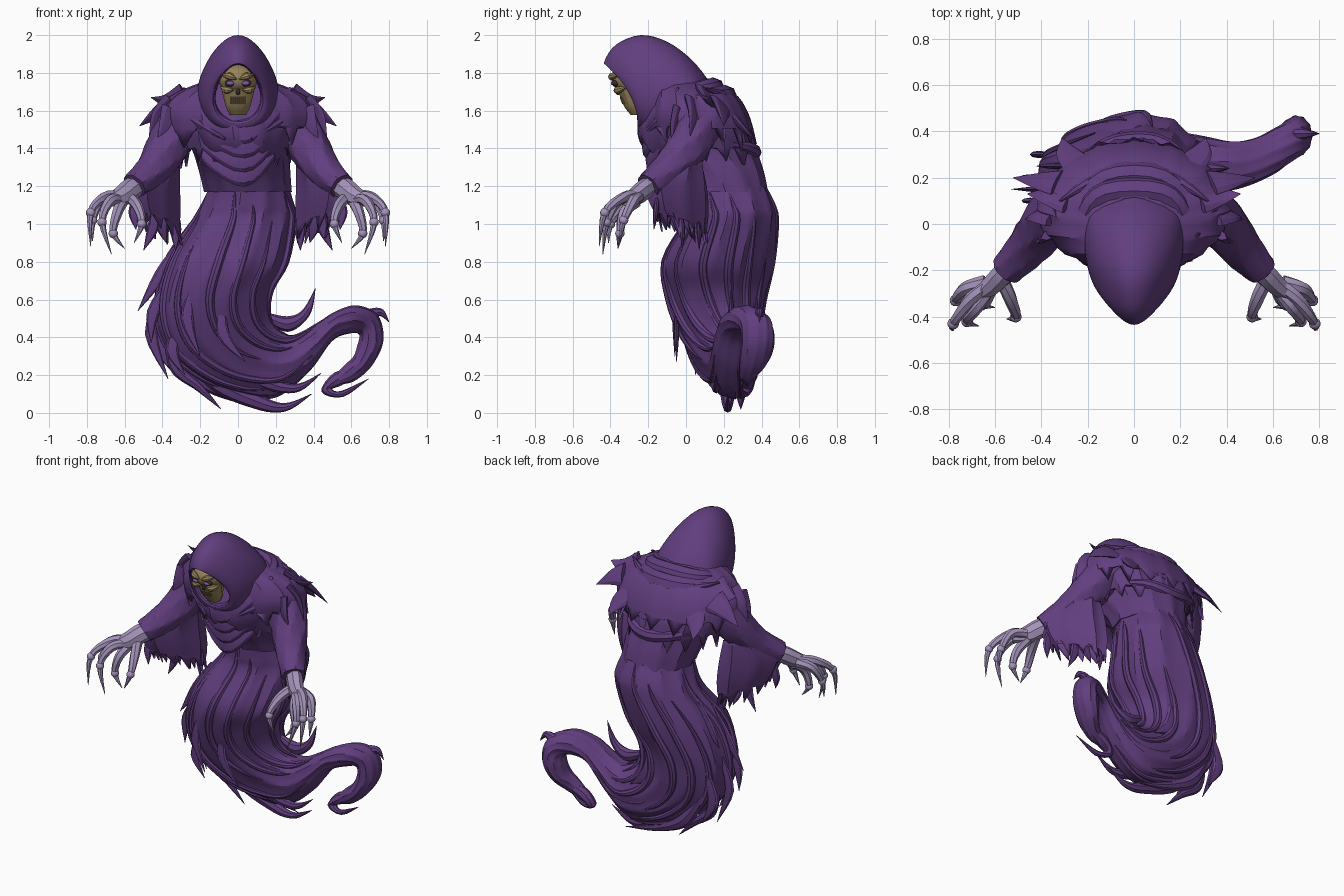
import bpy, bmesh, math, random
from mathutils import Vector, Matrix

random.seed(4)
if "Cube" in bpy.data.objects:
    bpy.data.objects.remove(bpy.data.objects["Cube"], do_unlink=True)


def material(name, r, g, b):
    m = bpy.data.materials.new(name)
    m.use_nodes = True
    m.diffuse_color = (r, g, b, 1)
    bsdf = next(n for n in m.node_tree.nodes if n.type == "BSDF_PRINCIPLED")
    bsdf.inputs["Base Color"].default_value = (r, g, b, 1)
    bsdf.inputs["Roughness"].default_value = .9
    return m


PURPLE = material("robe purple", .12, .048, .21)
SKIN = material("pale violet skin", .37, .29, .49)
BONE = material("old bone", .32, .23, .105)
DARK = material("socket dark", .04, .025, .02)
EYE = material("eye violet", .2, .1, .42)
X, Y, Z = (1, 0, 0), (0, 1, 0), (0, 0, 1)
parts = []


def finish(name, bm, mat, thick=0):
    bmesh.ops.recalc_face_normals(bm, faces=bm.faces)
    mesh = bpy.data.meshes.new(name)
    bm.to_mesh(mesh)
    bm.free()
    mesh.materials.append(mat)
    ob = bpy.data.objects.new(name, mesh)
    bpy.context.collection.objects.link(ob)
    if thick:
        ob.modifiers.new("cloth thickness", "SOLIDIFY").thickness = thick
    parts.append(ob)


def smooth_rows(rows, steps):
    """Catmull-Rom interpolation of equally long number rows."""
    out = []
    last = len(rows) - 1
    for i in range(last):
        p, q, r, s = (rows[min(max(i + k, 0), last)] for k in (-1, 0, 1, 2))
        for j in range(steps):
            t = j / steps
            out.append([b + .5 * t * (c - a + t * (2*a - 5*b + 4*c - d + t * (3*(b - c) + d - a)))
                        for a, b, c, d in zip(p, q, r, s)])
    return out + [list(rows[-1])]


def loft(name, rows, mat=PURPLE, sides=32, steps=4, folds=0, depth=0, twist=0,
         hem=0, cap=True, thick=0, across=None, peak=0, bow=0):
    """Skin elliptical rings; each row holds two opposite points and the other radius."""
    rows = smooth_rows([(*a, *b, r) for a, b, r in rows], steps)
    ends = [(Vector(r[:3]), Vector(r[3:6]), max(r[6], .001)) for r in rows]
    mids = [(a + b) / 2 for a, b, _ in ends]
    bm, rings = bmesh.new(), []
    count = len(ends) - 1
    for i, (a, b, r) in enumerate(ends):
        along = (mids[min(i + 1, count)] - mids[max(i - 1, 0)]).normalized()
        half = (b - a) / 2
        side = (Vector(across) if across else half.cross(along).normalized()) * r
        ring = []
        for k in range(sides):
            ang = math.tau * k / sides
            ridge = abs(math.sin(ang * folds / 2 + twist * i / count)) if folds else 0
            size = 1 - depth * ridge
            c, s = math.cos(ang), math.sin(ang)
            p = mids[i] + (half * c + side * s * (1 + peak * c)) * size
            p.y += bow * s * s * (1 - i / count)
            if hem and i == count:
                p += along * hem * (random.uniform(.5, 1.2) if k % 3 == 0 else random.uniform(-.4, .1))
            ring.append(bm.verts.new(p))
        rings.append(ring)
    for lo, hi in zip(rings, rings[1:]):
        for k in range(sides):
            n = (k + 1) % sides
            bm.faces.new((lo[k], lo[n], hi[n], hi[k]))
    if cap:
        bm.faces.new(rings[0])
        bm.faces.new(rings[-1])
    finish(name, bm, mat, thick)


def point_taper(t):
    return max(.03, min(1, .35 + 2.5 * t) * (1 - t ** 1.6))


def flap_taper(t):
    return max(.03, 1 - t ** 1.4)


def both_ends(t):
    return .15 + math.sin(math.pi * t)


def tube(name, pts, r, mat=PURPLE, flat=1, sides=8, taper=point_taper, axis=Y, **kw):
    """Tapered strand through a few points."""
    pts = [Vector(p) for p in pts]
    last = len(pts) - 1
    rows = []
    for i, p in enumerate(pts):
        along = pts[min(i + 1, last)] - pts[max(i - 1, 0)]
        w = r * taper(i / last)
        side = along.cross(Vector(axis)).normalized() * w
        rows.append((p - side, p + side, w * flat))
    loft(name, rows, mat, sides, **kw)


def ball(name, at, size, mat):
    bm = bmesh.new()
    bmesh.ops.create_uvsphere(bm, u_segments=16, v_segments=10, radius=1,
                              matrix=Matrix.Translation(at) @ Matrix.Diagonal((*size, 1)))
    finish(name, bm, mat)


def stack(name, rows, mat=PURPLE, **kw):
    """Loft of level rings given as left x, right x, height, centre y, depth."""
    loft(name, [((a, y, z), (b, y, z), r) for a, b, z, y, r in rows], mat, across=Y, **kw)


# Skirt sweeping down into the curling tail: outer edge, inner edge, y, depth
sweep = [(-.16, 1.2, .27, 1.2, .21, .22), (-.2, 1.1, .3, 1.1, .235, .24),
         (-.25, 1, .31, 1.02, .235, .25), (-.38, .8, .27, .8, .17, .295),
         (-.44, .55, .19, .66, .16, .26), (-.38, .33, .17, .54, .18, .22),
         (-.2, .17, .2, .46, .21, .18), (0, .09, .27, .42, .24, .15),
         (.2, .08, .33, .43, .25, .13), (.38, .22, .42, .48, .25, .11),
         (.5, .38, .52, .54, .27, .1), (.6, .42, .63, .57, .32, .1),
         (.64, .41, .74, .52, .37, .09), (.63, .36, .77, .38, .38, .09),
         (.61, .3, .71, .25, .36, .08), (.57, .26, .62, .17, .33, .05), (.52, .21, .55, .15, .32, .03)]
loft("skirt_and_tail", [((a, y, z), (b, y, w), r) for a, z, b, w, y, r in sweep],
     sides=72, steps=6, folds=11, depth=.06, twist=4, across=Y)
tube("tail_tip", [(.64, .35, .22), (.53, .33, .18), (.47, .32, .12), (.55, .3, .1), (.69, .28, .18)], .045)

# Long raised folds that follow the skirt surface
for i in range(13):
    start, path = i % 3, []
    for j, (a, z, b, w, y, r) in enumerate(sweep[start:start + 8]):
        ang = math.tau * i / 13 + .07 * j
        c, s = math.cos(ang) * .475, math.sin(ang) * .95
        path.append(((a + b) / 2 + (b - a) * c, y + r * s, (z + w) / 2 + (w - z) * c))
    tube("skirt_fold", path, .022, taper=both_ends, axis=(.3, 1, .2))

# Torso, its lower edge overhanging the skirt
stack("torso", [(-.18, .285, 1.17, .21, .225), (-.21, .28, 1.28, .165, .25),
                (-.25, .28, 1.4, .075, .305), (-.3, .31, 1.52, .045, .305),
                (-.3, .3, 1.63, .03, .25), (-.24, .24, 1.71, .01, .18),
                (-.1, .1, 1.76, 0, .08)], sides=56, folds=12, depth=.05, twist=1.5)

# Ragged shoulder cape in two layers, with draped folds front and back
stack("under_cape", [(-.3, .3, 1.6, .06, .24), (-.35, .35, 1.5, .08, .28),
                     (-.31, .31, 1.38, .1, .285)], sides=48, hem=.08, cap=False, thick=.012,
      folds=14, depth=.06)
stack("shoulder_cape", [(-.12, .12, 1.77, 0, .12), (-.25, .25, 1.73, .01, .19),
                        (-.37, .37, 1.67, .04, .245), (-.43, .43, 1.58, .06, .28),
                        (-.42, .42, 1.49, .08, .29)], sides=48, hem=.09, cap=False, thick=.012,
      folds=16, depth=.06, twist=.6)
for i in range(4):
    z, w, y = 1.55 - i * .075, .28 - i * .015, -.23 + i * .02
    tube("chest_drape", [(-w, -.04, z + .15), (-w * .6, y + .065, z + .03), (.03, y, z - .06),
                         (w * .65, y + .065, z + .05), (w, -.04, z + .17)], .06,
         taper=both_ends, flat=.35)
for i in range(4):
    z = 1.68 - i * .09
    tube("back_drape", [(-.32, .1, z + .04), (-.17, .19 + i * .04, z), (.02, .24 + i * .04, z - .03),
                        (.18, .19 + i * .04, z), (.32, .1, z + .04)], .035, taper=both_ends)

# Hood: inside, rim, then over the crown to the nape
hood = [(-.14, 1.84, -.08, 1.56, .12), (-.4, 1.845, -.24, 1.55, .117), (-.43, 1.865, -.25, 1.51, .145),
        (-.37, 1.95, -.2, 1.48, .18), (-.24, 2, -.1, 1.48, .205), (-.1, 1.965, 0, 1.5, .21),
        (.03, 1.87, .07, 1.54, .19), (.12, 1.76, .13, 1.62, .09)]
loft("hood", [((0, a, z), (0, b, w), r) for a, z, b, w, r in hood], sides=40, across=X,
     peak=.25, bow=.06)
for i in range(2):
    w = .21 + i * .05
    tube("cowl_roll", [(-.07, -.23 - i * .01, 1.51 - i * .06), (-w * .9, -.12, 1.59 - i * .03),
                       (-w, .03, 1.68 - i * .03), (-.12, .13 + i * .06, 1.71 - i * .04),
                       (.12, .13 + i * .06, 1.71 - i * .04), (w, .03, 1.68 - i * .03),
                       (w * .9, -.12, 1.59 - i * .03), (.07, -.23 - i * .01, 1.51 - i * .06)],
         .055, taper=both_ends, axis=Z)

# Skull
ball("cranium", (0, -.285, 1.768), (.104, .112, .08), BONE)
stack("jaw", [(-.092, .092, 1.74, -.305, .07), (-.08, .08, 1.68, -.285, .066),
              (-.064, .064, 1.62, -.268, .058), (-.042, .042, 1.578, -.255, .038)], BONE, sides=12)
ball("nose_hole", (0, -.36, 1.7), (.012, .012, .018), DARK)
ball("mouth", (0, -.325, 1.654), (.042, .016, .008), DARK)
for i in range(8):
    x = (i - 3.5) * .0105
    tube("tooth", [(x, -.348 + 6 * x * x, 1.672), (x, -.334 + 6 * x * x, 1.636)], .0045, BONE,
         sides=6, taper=lambda t: 1)

# Paired parts
arm_rags = [((.34, .07, 1.1), (.33, .07, .97), (.33, .07, .86)),
            ((.44, -.04, 1.1), (.45, -.02, .98), (.5, -.02, .86)),
            ((.53, -.15, 1.17), (.55, -.16, 1.06), (.54, -.17, .97)),
            ((.39, .01, 1.08), (.4, .03, .98), (.38, .05, .9))]
shoulder_rags = [((.28, .1, 1.69), (.38, .12, 1.65), (.46, .13, 1.67)),
                 ((.33, .18, 1.63), (.42, .19, 1.59), (.52, .2, 1.52)),
                 ((.34, .04, 1.64), (.42, .04, 1.57), (.47, .02, 1.46)),
                 ((.34, -.03, 1.6), (.38, -.06, 1.5), (.43, -.07, 1.41)),
                 ((.22, .24, 1.58), (.29, .31, 1.5), (.31, .37, 1.44))]
fingers = {"index": [(.62, -.27, 1.13), (.68, -.36, 1.12), (.72, -.42, 1.01), (.67, -.44, .84)],
           "middle": [(.63, -.26, 1.15), (.71, -.33, 1.14), (.78, -.43, 1.06), (.78, -.46, .88)],
           "ring": [(.64, -.25, 1.14), (.73, -.28, 1.12), (.77, -.33, 1.02), (.77, -.35, .91)],
           "little": [(.61, -.26, 1.12), (.64, -.33, 1.06), (.66, -.35, .95), (.6, -.36, .87)],
           "thumb": [(.57, -.24, 1.14), (.53, -.33, 1.09), (.51, -.4, 1.0), (.55, -.41, .9)]}
for s, label in ((1, "left_"), (-1, "right_")):
    def flip(pts):
        return [(s * x, y, z) for x, y, z in pts]

    # Sleeve with its hanging torn cuff
    tube(label + "sleeve", flip([(.24, .09, 1.6), (.36, .02, 1.43), (.45, -.09, 1.29), (.55, -.2, 1.2)]),
         .145, taper=lambda t: 1 - .5 * t, sides=28, folds=7, depth=.08, twist=5, steps=6)
    drape = [(.33, .08, 1.33, .49, -.13, 1.33, .085), (.32, .11, 1.2, .56, -.21, 1.22, .085),
             (.31, .12, 1.07, .555, -.2, 1.13, .075), (.31, .11, .96, .52, -.16, 1.05, .055)]
    loft(label + "cuff", [((s * a, y, z), (s * b, w, t), r) for a, y, z, b, w, t, r in drape],
         folds=8, depth=.12, hem=.08, cap=False, thick=.01)
    for rag in arm_rags:
        tube(label + "cuff_rag", flip(rag), .045, flat=.5)
    for rag in shoulder_rags:
        tube(label + "shoulder_rag", flip(rag), .08, flat=.3, taper=flap_taper, axis=(0, 1, 1))

    # Clawed hand
    tube(label + "wrist", flip([(.5, -.15, 1.22), (.56, -.21, 1.19), (.62, -.27, 1.145), (.69, -.32, 1.12)]),
         .054, SKIN, taper=lambda t: .85 + .5 * math.sin(2.8 * t) - .5 * t, flat=.8)
    for finger, pts in fingers.items():
        tube(label + finger, flip(pts), .031, SKIN, sides=7,
             taper=lambda t: max(.05, 1 - t ** 2.4))
        for joint in flip(pts)[1:3]:
            ball(label + finger + "_knuckle", joint, (.025, .025, .025), SKIN)

    # Face details
    ball(label + "socket", (s * .043, -.374, 1.746), (.027, .02, .019), DARK)
    ball(label + "eye", (s * .041, -.39, 1.745), (.02, .008, .01), EYE)
    tube(label + "brow", flip([(.006, -.396, 1.766), (.045, -.392, 1.782), (.085, -.35, 1.79)]),
         .017, BONE, taper=both_ends)
    tube(label + "cheekbone", flip([(.022, -.362, 1.71), (.06, -.362, 1.708), (.092, -.31, 1.725)]),
         .018, BONE, taper=both_ends)

# Torn strips of cloth: y, width, then x and z along each strip
side_rags = [(.15, .05, (-.29, .92), (-.41, .73), (-.53, .54)), (.1, .05, (-.35, .72), (-.45, .53), (-.46, .37)),
             (.2, .05, (-.4, .62), (-.46, .42), (-.37, .18)), (.05, .05, (-.3, .5), (-.35, .33), (-.28, .2)),
             (-.06, .05, (-.22, .7), (-.27, .5), (-.2, .3)), (-.05, .05, (-.08, .62), (-.08, .42), (.04, .27)),
             (.36, .07, (-.25, .62), (-.2, .42), (-.08, .3)), (.37, .07, (0, .62), (.03, .45), (.15, .36)),
             (.3, .06, (-.36, .55), (-.41, .36), (-.33, .2)), (.25, .05, (-.24, 1), (-.35, .82), (-.42, .7))]
tail_wisps = [(.22, .06, (-.3, .42), (-.13, .18), (.1, .06), (.25, .03), (.39, .1)),
              (.16, .05, (-.1, .38), (.1, .19), (.3, .13), (.44, .21)),
              (.29, .055, (-.34, .4), (-.2, .19), (0, .08), (.24, .02)),
              (.2, .045, (-.38, .48), (-.33, .25), (-.2, .13), (-.09, .02)),
              (.24, .05, (.13, .52), (.26, .47), (.36, .53), (.41, .66)),
              (.16, .045, (-.12, .55), (.05, .36), (.26, .27), (.46, .4)),
              (.39, .04, (.62, .49), (.71, .52), (.76, .53), (.8, .48)),
              (.35, .05, (-.1, .4), (.08, .25), (.3, .25), (.46, .4))]
for y, r, *path in side_rags:
    tube("skirt_rag", [(x, y, z) for x, z in path], r, flat=.4)
for y, r, *path in tail_wisps:
    tube("tail_wisp", [(x, y, z) for x, z in path], r, flat=.8, steps=6)

# Soft shading with crisp cloth creases
bpy.ops.object.select_all(action="DESELECT")
for ob in parts:
    ob.select_set(True)
bpy.context.view_layer.objects.active = parts[0]
bpy.ops.object.shade_smooth_by_angle(angle=math.radians(28))
